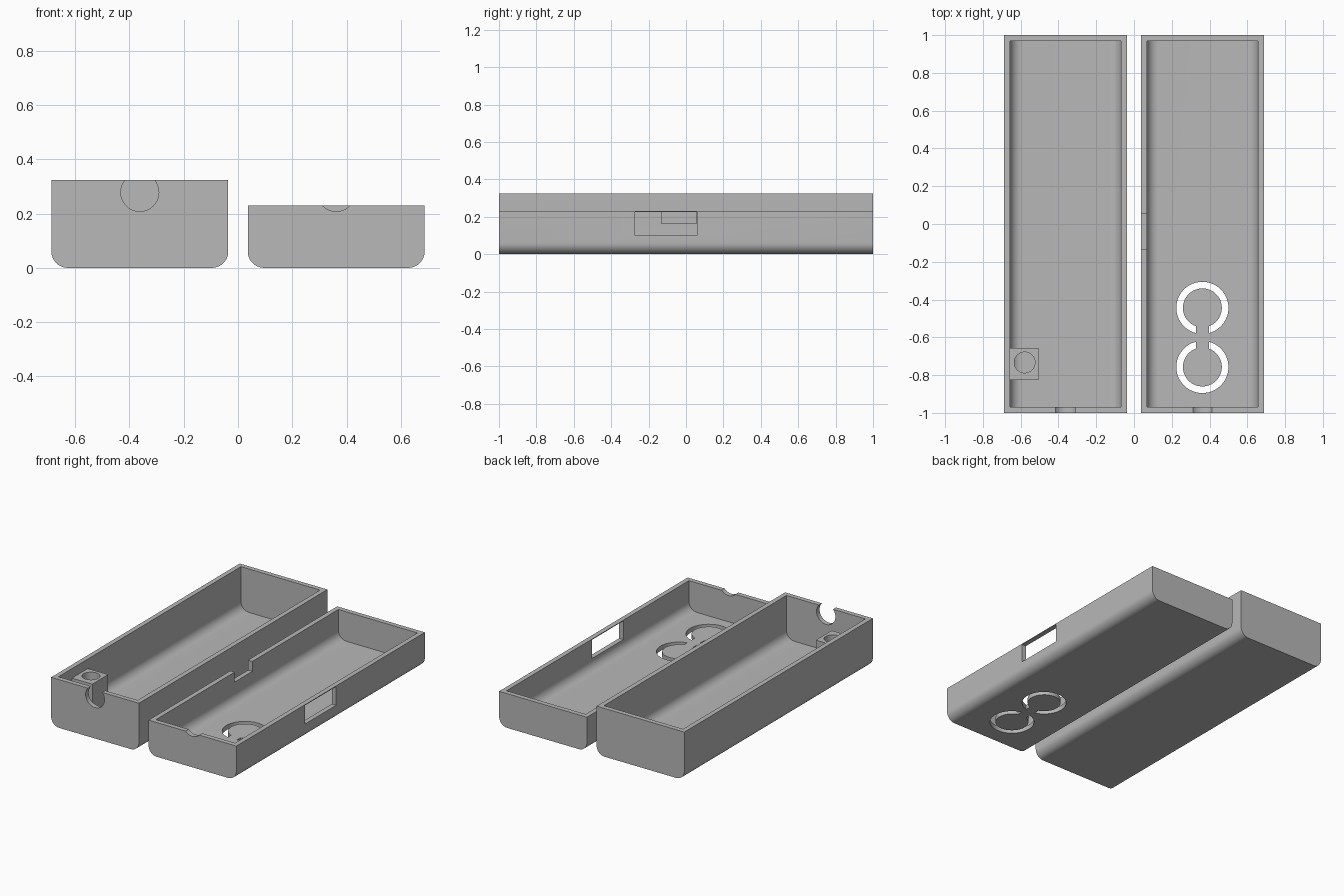
import bpy
import bmesh
from math import sin, cos, asin, pi
from mathutils import Vector

if "Cube" in bpy.data.objects:
    bpy.data.objects.remove(bpy.data.objects["Cube"], do_unlink=True)

WALL = 0.032
WIDTH = 0.652
FILLET = 0.06

grey = bpy.data.materials.new("plain grey")
grey.use_nodes = True
grey.diffuse_color = (0.48, 0.48, 0.48, 1)
grey.node_tree.nodes["Principled BSDF"].inputs["Base Color"].default_value = grey.diffuse_color


def prism(name, outline, axis, lo, hi):
    """Extrude a flat outline along y or z."""
    place = {"y": lambda a, b, t: (a, t, b), "z": lambda a, b, t: (a, b, t)}[axis]
    bm = bmesh.new()
    face = bm.faces.new([bm.verts.new(place(a, b, lo)) for a, b in outline])
    ext = bmesh.ops.extrude_face_region(bm, geom=[face])
    verts = [g for g in ext["geom"] if isinstance(g, bmesh.types.BMVert)]
    bmesh.ops.translate(bm, verts=verts, vec=Vector(place(0, 0, hi - lo)))
    bmesh.ops.recalc_face_normals(bm, faces=bm.faces)
    mesh = bpy.data.meshes.new(name)
    bm.to_mesh(mesh)
    bm.free()
    mesh.materials.append(grey)
    obj = bpy.data.objects.new(name, mesh)
    bpy.context.collection.objects.link(obj)
    return obj


def arc(cx, cy, r, start, end, steps):
    angles = [start + (end - start) * i / steps for i in range(steps + 1)]
    return [(cx + r * cos(a), cy + r * sin(a)) for a in angles]


def circle(cx, cy, r):
    return arc(cx, cy, r, 0, 2 * pi, 48)[:-1]


def box(name, x0, x1, y0, y1, z0, z1):
    return prism(name, [(x0, y0), (x1, y0), (x1, y1), (x0, y1)], "z", z0, z1)


def trough(x0, x1, bottom, top):
    """Cross-section with rounded bottom corners."""
    r = FILLET
    return ([(x0, top)] + arc(x0 + r, bottom + r, r, pi, 1.5 * pi, 12)
            + arc(x1 - r, bottom + r, r, 1.5 * pi, 2 * pi, 12) + [(x1, top)])


def cut(obj, cutter):
    cutter.hide_render = True
    mod = obj.modifiers.new("cut", "BOOLEAN")
    mod.operation = "DIFFERENCE"
    mod.solver = "EXACT"
    mod.object = cutter
    bpy.context.view_layer.objects.active = obj
    bpy.ops.object.modifier_apply(modifier=mod.name)
    bpy.data.objects.remove(cutter, do_unlink=True)


def finish(obj):
    bpy.ops.object.select_all(action="DESELECT")
    obj.select_set(True)
    bpy.context.view_layer.objects.active = obj
    bpy.ops.object.shade_smooth_by_angle(angle=0.5)


def tray(name, centre, height):
    """Open tray with a round cable opening in the front wall."""
    x0, x1 = centre - WIDTH / 2, centre + WIDTH / 2
    body = prism(name, trough(x0, x1, 0, height), "y", -1, 1)
    cut(body, prism("cavity", trough(x0 + WALL, x1 - WALL, WALL, height + 0.1),
                    "y", WALL - 1, 1 - WALL))
    cut(body, prism("cable_cutter", circle(centre, 0.278, 0.07), "y", -1.1, -0.95))
    return body


def open_ring(cx, cy, facing):
    """Ring slot left open by a bridge towards +y or -y."""
    outer, inner, half = 0.138, 0.103, 0.034
    a, b = asin(half / outer), asin(half / inner)
    mid = facing * pi / 2
    outline = (arc(cx, cy, outer, mid + a, mid + 2 * pi - a, 48)
               + arc(cx, cy, inner, mid + 2 * pi - b, mid + b, 48))
    return prism("ring_cutter", outline, "z", -0.1, 0.06)


# Deep tray
base = tray("deep_tray", -0.362, 0.324)
finish(base)

# Screw post in the corner of the deep tray
post = box("screw_post", -0.67, -0.505, -0.825, -0.656, 0.02, 0.26)
cut(post, prism("screw_cutter", circle(-0.579, -0.733, 0.055), "z", WALL, 0.4))
finish(post)

# Shallow tray with side window, rim notch and two push tabs
lid = tray("shallow_tray", 0.362, 0.23)
cut(lid, box("window_cutter", 0.62, 0.8, -0.272, 0.058, 0.1, 0.225))
cut(lid, box("notch_cutter", -0.02, 0.1, -0.132, 0.055, 0.163, 0.4))
cut(lid, open_ring(0.362, -0.444, -1))
cut(lid, open_ring(0.362, -0.757, 1))
finish(lid)
